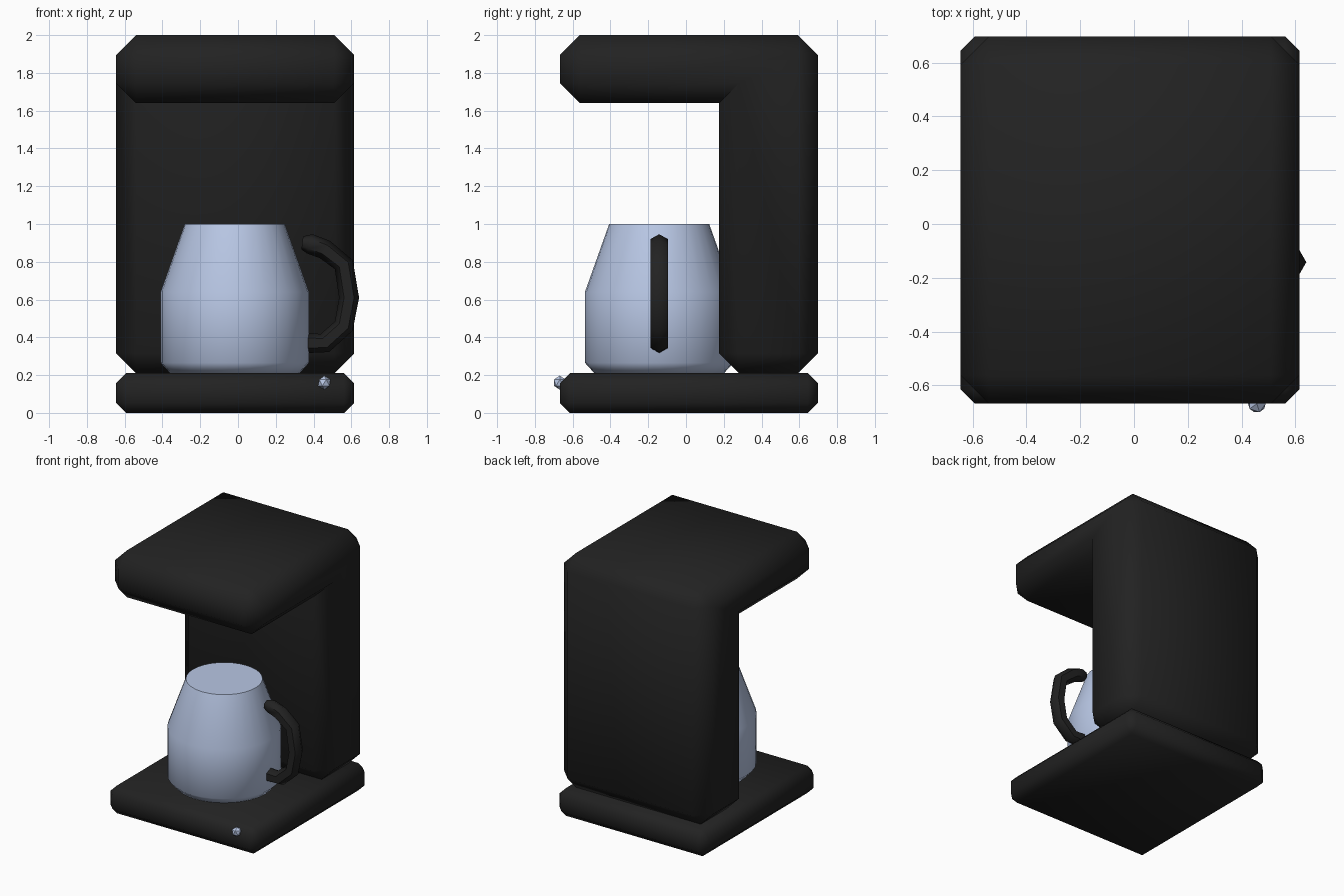
import bpy, bmesh
from math import pi, cos, sin
from mathutils import Vector

if "Cube" in bpy.data.objects:
    bpy.data.objects.remove(bpy.data.objects["Cube"], do_unlink=True)


def material(name, rgb):
    m = bpy.data.materials.new(name)
    m.use_nodes = True
    m.diffuse_color = (*rgb, 1)
    m.node_tree.nodes["Principled BSDF"].inputs["Base Color"].default_value = (*rgb, 1)
    return m


black = material("matte black", (0.016, 0.016, 0.016))
steel = material("pale blue steel", (0.48, 0.57, 0.78))

LEFT, RIGHT = 0.615, -0.645
FRONT, BACK = -0.668, 0.698
POT_X, POT_Y = -0.017, -0.142


def finish(name, bm, mat, smooth_angle=None):
    bmesh.ops.recalc_face_normals(bm, faces=bm.faces[:])
    mesh = bpy.data.meshes.new(name)
    bm.to_mesh(mesh)
    bm.free()
    mesh.materials.append(mat)
    ob = bpy.data.objects.new(name, mesh)
    bpy.context.collection.objects.link(ob)
    if smooth_angle:
        bpy.ops.object.select_all(action='DESELECT')
        ob.select_set(True)
        bpy.context.view_layer.objects.active = ob
        bpy.ops.object.shade_smooth_by_angle(angle=smooth_angle)
    return ob


def chamfered_extrusion(name, outline, chamfer):
    """Extrude a y-z outline across the width and chamfer its convex edges."""
    bm = bmesh.new()
    side = bm.faces.new([bm.verts.new((RIGHT, y, z)) for y, z in outline])
    new = bmesh.ops.extrude_face_region(bm, geom=[side])["geom"]
    bmesh.ops.translate(bm, vec=(LEFT - RIGHT, 0, 0),
                        verts=[v for v in new if isinstance(v, bmesh.types.BMVert)])
    bmesh.ops.recalc_face_normals(bm, faces=bm.faces[:])
    bm.normal_update()
    bmesh.ops.bevel(bm, geom=[e for e in bm.edges if e.is_convex], offset=chamfer,
                    offset_type='OFFSET', segments=1, affect='EDGES')
    return finish(name, bm, black, pi / 3)


# Base plate, and the column with its overhanging head as one body
chamfered_extrusion("base", [(FRONT, 0), (BACK, 0), (BACK, 0.21), (FRONT, 0.21)], 0.053)
chamfered_extrusion("body", [(0.175, 0.21), (BACK, 0.21), (BACK, 2), (FRONT, 2),
                             (FRONT, 1.64), (0.175, 1.64)], 0.105)


def loft(bm, rings):
    """Join rings of points with quads and cap both ends."""
    loops = [[bm.verts.new(p) for p in ring] for ring in rings]
    n = len(loops[0])
    for a, b in zip(loops, loops[1:]):
        for i in range(n):
            bm.faces.new((a[i], a[(i + 1) % n], b[(i + 1) % n], b[i]))
    bm.faces.new(loops[0])
    bm.faces.new(loops[-1])


# Jug: straight wall, chamfered foot and tapered shoulder
bm = bmesh.new()
SIDES = 32
loft(bm, [[(POT_X + r * cos(2 * pi * i / SIDES), POT_Y + r * sin(2 * pi * i / SIDES), z)
           for i in range(SIDES)]
          for r, z in [(0.345, 0.212), (0.393, 0.265), (0.393, 0.64), (0.265, 1.0)]])
finish("jug", bm, steel, pi / 3)

# Jug handle: six-sided tube along a bowed path
path = [Vector((x, POT_Y, z)) for x, z in
        [(0.34, 0.9), (0.38, 0.895), (0.46, 0.865), (0.56, 0.785), (0.588, 0.61),
         (0.56, 0.46), (0.46, 0.37), (0.37, 0.37)]]
rings = []
for i, p in enumerate(path):
    along = (path[min(i + 1, len(path) - 1)] - path[max(i - 1, 0)]).normalized()
    out = Vector((-along.z, 0, along.x))
    r = 0.035 if i == 0 else 0.053
    rings.append([p + r * (out * cos(k * pi / 3) + Vector((0, sin(k * pi / 3), 0)))
                  for k in range(6)])
bm = bmesh.new()
loft(bm, rings)
finish("jug_handle", bm, black, pi / 3)

# Power button on the front edge of the base
bm = bmesh.new()
bmesh.ops.create_icosphere(bm, subdivisions=1, radius=0.037)
bmesh.ops.translate(bm, vec=(0.457, FRONT, 0.16), verts=bm.verts[:])
finish("power_button", bm, steel)
